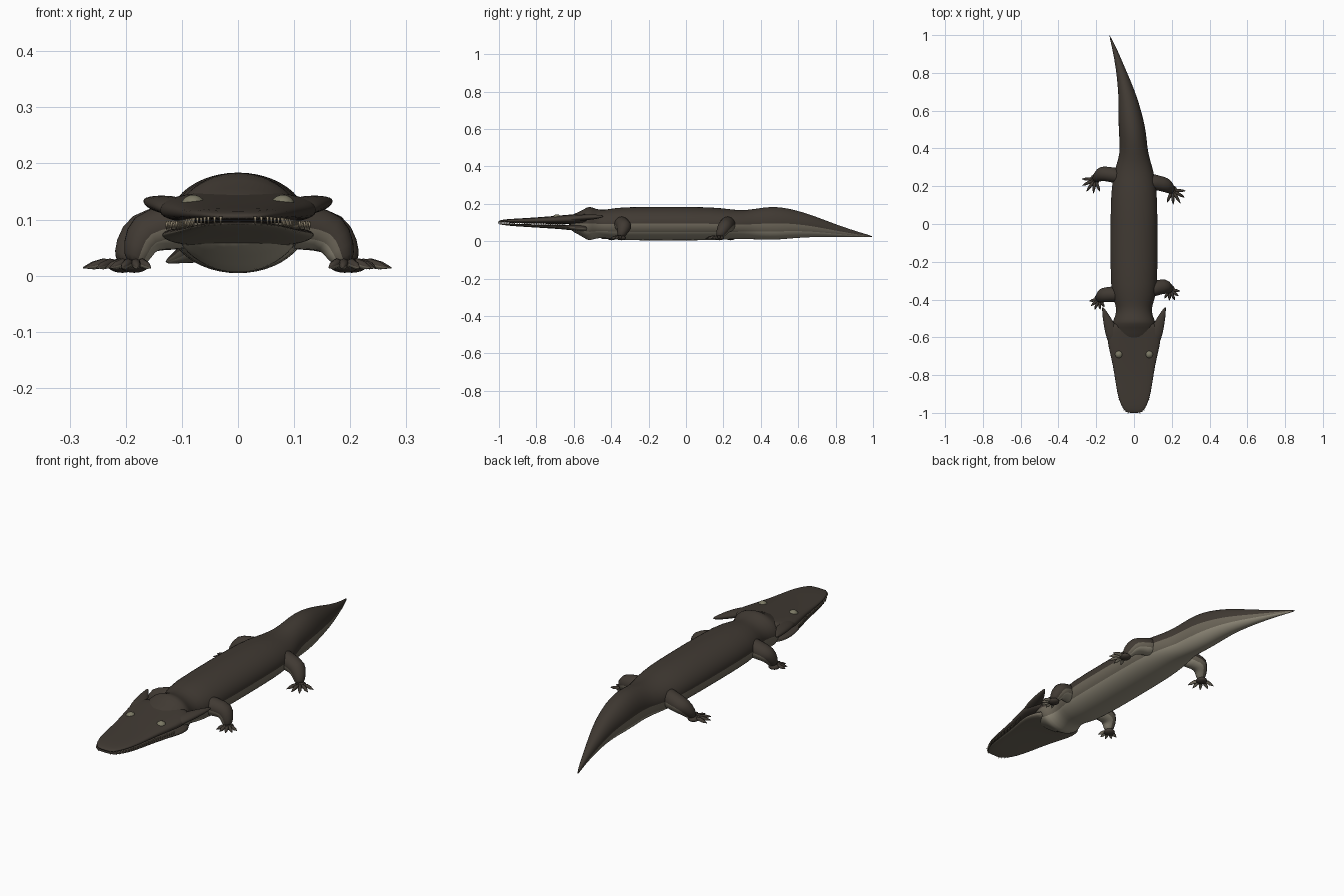
import bpy
import bmesh
from math import sin, cos, pi, radians
from mathutils import Vector, Matrix

if "Cube" in bpy.data.objects:
    bpy.data.objects.remove(bpy.data.objects["Cube"])


def material(name, rgb):
    m = bpy.data.materials.new(name)
    m.use_nodes = True
    col = (*rgb, 1)
    m.diffuse_color = col
    bsdf = m.node_tree.nodes["Principled BSDF"]
    bsdf.inputs["Base Color"].default_value = col
    bsdf.inputs["Roughness"].default_value = 0.8
    return m


BACK = material("dark brown back", (0.052, 0.042, 0.033))
FLANK = material("olive flank", (0.16, 0.14, 0.105))
BELLY = material("pale belly", (0.32, 0.29, 0.22))
EYE = material("olive eye", (0.2, 0.19, 0.13))
TOOTH = material("tan tooth", (0.3, 0.25, 0.17))
SKIN = [BACK, FLANK, BELLY]


def skin_rule(s):
    """Brown above, olive on the flank, pale underneath."""
    return 0 if s > 0 else 1 if s > -0.5 else 2


def finish(name, bm, mats, subdiv=0):
    bmesh.ops.recalc_face_normals(bm, faces=bm.faces)
    me = bpy.data.meshes.new(name)
    bm.to_mesh(me)
    bm.free()
    for m in mats:
        me.materials.append(m)
    me.polygons.foreach_set("use_smooth", [True] * len(me.polygons))
    ob = bpy.data.objects.new(name, me)
    bpy.context.collection.objects.link(ob)
    if subdiv:
        mod = ob.modifiers.new("smooth", "SUBSURF")
        mod.levels = mod.render_levels = subdiv
    return ob


def skin_rings(bm, rings, rule):
    """Bridge rings of points into a capped tube, coloured by angle."""
    n = len(rings[0])
    rows = [[bm.verts.new(p) for p in ring] for ring in rings]
    for a, b in zip(rows, rows[1:]):
        for i in range(n):
            j = (i + 1) % n
            f = bm.faces.new((a[i], a[j], b[j], b[i]))
            f.material_index = rule(sin(2 * pi * (i + 0.5) / n))
    bm.faces.new(rows[0])
    bm.faces.new(rows[-1])


def power(v, e):
    return abs(v) ** e * (1 if v >= 0 else -1)


def loft(name, sections, mats=SKIN, rule=skin_rule, n=24, flat=1.0):
    """Sections along y: (y, x centre, half width, top, bottom)."""
    rings = []
    for y, xc, hw, top, bot in sections:
        zc, hz = (top + bot) / 2, (top - bot) / 2
        rings.append([(xc + hw * power(cos(t), flat), y, zc + hz * power(sin(t), flat))
                      for t in (2 * pi * i / n for i in range(n))])
    bm = bmesh.new()
    skin_rings(bm, rings, rule)
    return finish(name, bm, mats, 1)


def limb(bm, points, radii, n=12):
    """Tube through points whose underside faces the ground or the body."""
    pts = [Vector(p) for p in points]
    side = (pts[-1] - pts[0]).cross(Vector((0, 0, 1))).normalized()
    rings = []
    for i, (p, r) in enumerate(zip(pts, radii)):
        t = (pts[min(i + 1, len(pts) - 1)] - pts[max(i - 1, 0)]).normalized()
        up = side.cross(t).normalized()
        rings.append([p + r * (side * cos(a) + up * sin(a))
                      for a in (2 * pi * k / n for k in range(n))])
    skin_rings(bm, rings, skin_rule)


def ball(name, loc, size, mat):
    bm = bmesh.new()
    bmesh.ops.create_uvsphere(bm, u_segments=16, v_segments=10, radius=1,
                              matrix=Matrix.LocRotScale(Vector(loc), None, Vector(size)))
    return finish(name, bm, [mat])


# Trunk with flared collar, running into the curved tail
loft("trunk_and_tail", [
    (-0.63, 0, 0.08, 0.138, 0.06), (-0.57, 0, 0.11, 0.155, 0.035),
    (-0.525, 0, 0.117, 0.187, 0.002), (-0.505, 0, 0.108, 0.183, 0.006),
    (-0.46, 0, 0.09, 0.165, 0.02), (-0.41, 0, 0.105, 0.172, 0.012),
    (-0.35, 0, 0.125, 0.184, 0.004), (-0.1, 0, 0.126, 0.185, 0.003),
    (0.15, 0, 0.125, 0.184, 0.004), (0.24, 0, 0.112, 0.17, 0.01),
    (0.31, 0, 0.096, 0.165, 0.012), (0.37, 0, 0.075, 0.174, 0.009),
    (0.45, -0.005, 0.073, 0.186, 0.006), (0.52, -0.012, 0.07, 0.181, 0.01),
    (0.58, -0.02, 0.063, 0.168, 0.016), (0.66, -0.03, 0.051, 0.145, 0.021),
    (0.75, -0.051, 0.037, 0.11, 0.023), (0.83, -0.073, 0.024, 0.08, 0.023),
    (0.92, -0.1, 0.013, 0.05, 0.022), (1.0, -0.13, 0.002, 0.027, 0.021)])

# Flat wedge head: y, half width, crown, mouth line, chin
HEAD = [(-1.002, 0.032, 0.109, 0.1, 0.092), (-0.985, 0.055, 0.115, 0.1, 0.087),
        (-0.93, 0.082, 0.12, 0.098, 0.081), (-0.85, 0.097, 0.124, 0.095, 0.076),
        (-0.75, 0.111, 0.131, 0.093, 0.07), (-0.65, 0.136, 0.14, 0.092, 0.063),
        (-0.6, 0.144, 0.144, 0.092, 0.057), (-0.55, 0.132, 0.15, 0.092, 0.05),
        (-0.515, 0.112, 0.15, 0.095, 0.05)]
loft("skull", [(y, 0, w, top, mid) for y, w, top, mid, low in HEAD],
     [BACK], lambda s: 0, flat=0.7)
loft("lower_jaw", [(y, 0, w * 0.97, mid - 0.004, low) for y, w, top, mid, low in HEAD],
     [BACK, FLANK], lambda s: 0 if s > 0 else 1, flat=0.75)

# Fine teeth along both jaw edges
bm = bmesh.new()
for (y0, w0, _, m0, _), (y1, w1, _, m1, _) in zip(HEAD[:6], HEAD[1:6]):
    count = max(2, round((y1 - y0) / 0.013))
    for k in range(count):
        f = k / count
        for s in (-1, 1):
            loc = Vector((s * (w0 + (w1 - w0) * f) * 0.96, y0 + (y1 - y0) * f,
                          m0 + (m1 - m0) * f - 0.003))
            bmesh.ops.create_cone(bm, cap_ends=True, segments=5, radius1=0.0005,
                                  radius2=0.003, depth=0.016,
                                  matrix=Matrix.Translation(loc))
finish("teeth", bm, [TOOTH])

# Cheek horns sweeping back, and eyes
for side, s in (("left", 1), ("right", -1)):
    loft(side + "_cheek_horn", [
        (y, s * x, w, top, low) for y, x, w, top, low in (
            (-0.65, 0.095, 0.038, 0.13, 0.1), (-0.58, 0.115, 0.039, 0.142, 0.108),
            (-0.52, 0.135, 0.029, 0.144, 0.112), (-0.47, 0.154, 0.015, 0.142, 0.12),
            (-0.438, 0.166, 0.003, 0.138, 0.13))], [BACK], lambda q: 0, n=12)
    ball(side + "_eye", (s * 0.08, -0.69, 0.126), (0.021, 0.021, 0.018), EYE)

# Sprawling legs: shoulder, elbow, foot, toe heading, toe length
LEGS = {
    "front_left": ((0.07, -0.35), (0.168, -0.328), (0.19, -0.347), -65, 0.062),
    "front_right": ((-0.07, -0.37), (-0.168, -0.375), (-0.185, -0.397), -112, 0.06),
    "rear_left": ((0.06, 0.23), (0.17, 0.208), (0.203, 0.178), -58, 0.08),
    "rear_right": ((-0.06, 0.25), (-0.175, 0.27), (-0.206, 0.237), -125, 0.08),
}
for name, (hip, knee, foot, heading, length) in LEGS.items():
    a, b, c = Vector((*hip, 0.095)), Vector((*knee, 0.078)), Vector((*foot, 0.018))
    bm = bmesh.new()
    limb(bm, [a, a.lerp(b, 0.55), b, b.lerp(c, 0.6) + Vector((0, 0, 0.005)), c],
         [0.05, 0.041, 0.041, 0.031, 0.017])
    finish(name + "_leg", bm, SKIN, 1)
    ball(name + "_foot", (foot[0], foot[1], 0.018), (0.026, 0.026, 0.013), BACK)
    bm = bmesh.new()
    for k in range(5):
        ang = radians(heading + 28 * (k - 2))
        d = Vector((cos(ang), sin(ang), 0)) * length * (1 - 0.06 * abs(k - 2))
        lift = Vector((0, 0, 0.004))
        limb(bm, [c, c + d * 0.5 + lift, c + d * 0.75, c + d - lift],
             [0.008, 0.0085, 0.007, 0.001], n=8)
    finish(name + "_toes", bm, SKIN)
